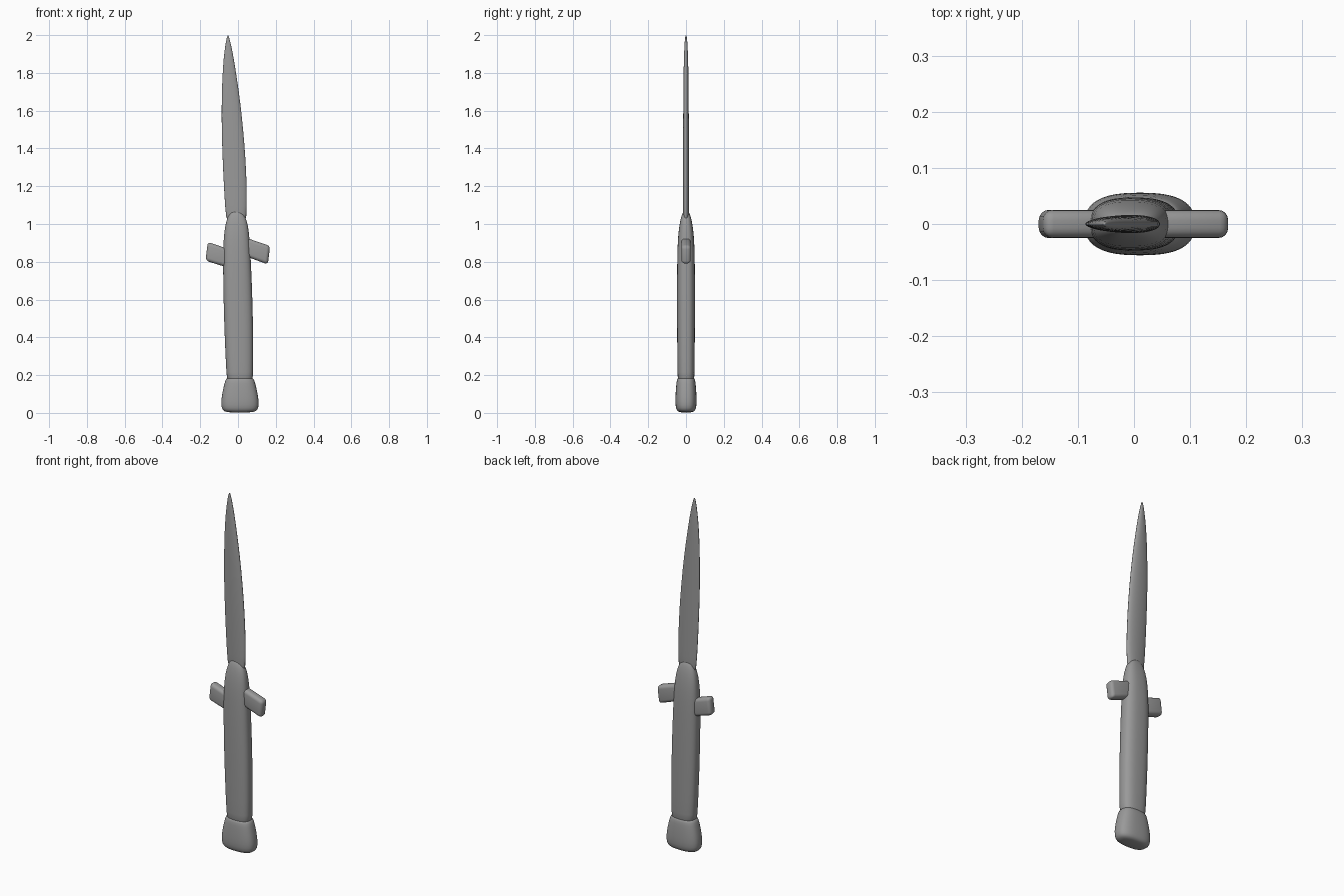
import bpy, bmesh
from math import cos, sin, pi, copysign

old = bpy.data.objects.get("Cube")
if old:
    bpy.data.objects.remove(old, do_unlink=True)

GREY = (0.32, 0.32, 0.32, 1)
steel = bpy.data.materials.new("plain grey")
steel.use_nodes = True
steel.diffuse_color = GREY
steel.node_tree.nodes["Principled BSDF"].inputs["Base Color"].default_value = GREY


def finish(name, bm):
    """Turn a bmesh into a smooth, coloured object."""
    bmesh.ops.recalc_face_normals(bm, faces=bm.faces[:])
    mesh = bpy.data.meshes.new(name)
    bm.to_mesh(mesh)
    bm.free()
    mesh.materials.append(steel)
    for poly in mesh.polygons:
        poly.use_smooth = True
    obj = bpy.data.objects.new(name, mesh)
    bpy.context.collection.objects.link(obj)
    return obj


def loft(name, rings, power=2.0, skew=0.0, sides=28):
    """Skin rounded sections given as (z, left x, right x, half depth)."""
    bm = bmesh.new()
    loops = []
    for z, left, right, depth in rings:
        loop = []
        for i in range(sides):
            a = 2 * pi * i / sides
            c, s = cos(a), sin(a)
            px = copysign(abs(c) ** (2 / power), c)
            py = copysign(abs(s) ** (2 / power), s) * (1 + skew * px)
            x = (left + right) / 2 + px * (right - left) / 2
            loop.append(bm.verts.new((x, py * depth, z)))
        loops.append(loop)
    for low, high in zip(loops, loops[1:]):
        for i in range(sides):
            j = (i + 1) % sides
            bm.faces.new((low[i], low[j], high[j], high[i]))
    bm.faces.new(loops[0])
    bm.faces.new(loops[-1])
    obj = finish(name, bm)
    sub = obj.modifiers.new("smooth", "SUBSURF")
    sub.levels = sub.render_levels = 1
    return obj


def guard(name, outline, depth=0.025):
    """Extrude an (x, z) outline through the depth and round its edges."""
    bm = bmesh.new()
    face = bm.faces.new([bm.verts.new((x, -depth, z)) for x, z in outline])
    new = bmesh.ops.extrude_face_region(bm, geom=[face])["geom"]
    bmesh.ops.translate(bm, vec=(0, 2 * depth, 0),
                        verts=[v for v in new if isinstance(v, bmesh.types.BMVert)])
    obj = finish(name, bm)
    bevel = obj.modifiers.new("round", "BEVEL")
    bevel.width = 0.018
    bevel.segments = 4
    return obj


# Blade: straight left edge, curved right edge, slightly thicker on the right
loft("blade", [
    (0.98, -0.060, 0.044, 0.015), (1.10, -0.069, 0.047, 0.016),
    (1.20, -0.075, 0.047, 0.016), (1.35, -0.082, 0.040, 0.016),
    (1.50, -0.087, 0.028, 0.015), (1.65, -0.087, 0.012, 0.014),
    (1.78, -0.083, -0.007, 0.013), (1.88, -0.076, -0.023, 0.011),
    (1.95, -0.067, -0.037, 0.008), (1.985, -0.060, -0.046, 0.005),
    (2.00, -0.055, -0.051, 0.002)], skew=0.2)

# Handle with a domed top
loft("handle", [
    (0.14, -0.055, 0.078, 0.043), (0.19, -0.061, 0.080, 0.045),
    (0.40, -0.071, 0.081, 0.047), (0.60, -0.077, 0.077, 0.048),
    (0.80, -0.080, 0.069, 0.047), (0.92, -0.077, 0.062, 0.044),
    (0.99, -0.069, 0.054, 0.036), (1.035, -0.056, 0.041, 0.027),
    (1.06, -0.042, 0.023, 0.018), (1.071, -0.028, 0.003, 0.009)], power=2.6)

# Flared pommel
loft("pommel", [
    (0.002, -0.045, 0.065, 0.025), (0.007, -0.073, 0.094, 0.044),
    (0.022, -0.088, 0.109, 0.054), (0.06, -0.090, 0.111, 0.057),
    (0.11, -0.083, 0.103, 0.055), (0.16, -0.071, 0.091, 0.051),
    (0.182, -0.064, 0.083, 0.047), (0.189, -0.050, 0.068, 0.035)], power=2.6)

# Two slanted guard arms, offset from each other
guard("right_guard", [(-0.172, 0.806), (-0.035, 0.763), (-0.035, 0.862), (-0.160, 0.905)])
guard("left_guard", [(0.030, 0.833), (0.158, 0.786), (0.170, 0.884), (0.030, 0.931)])
